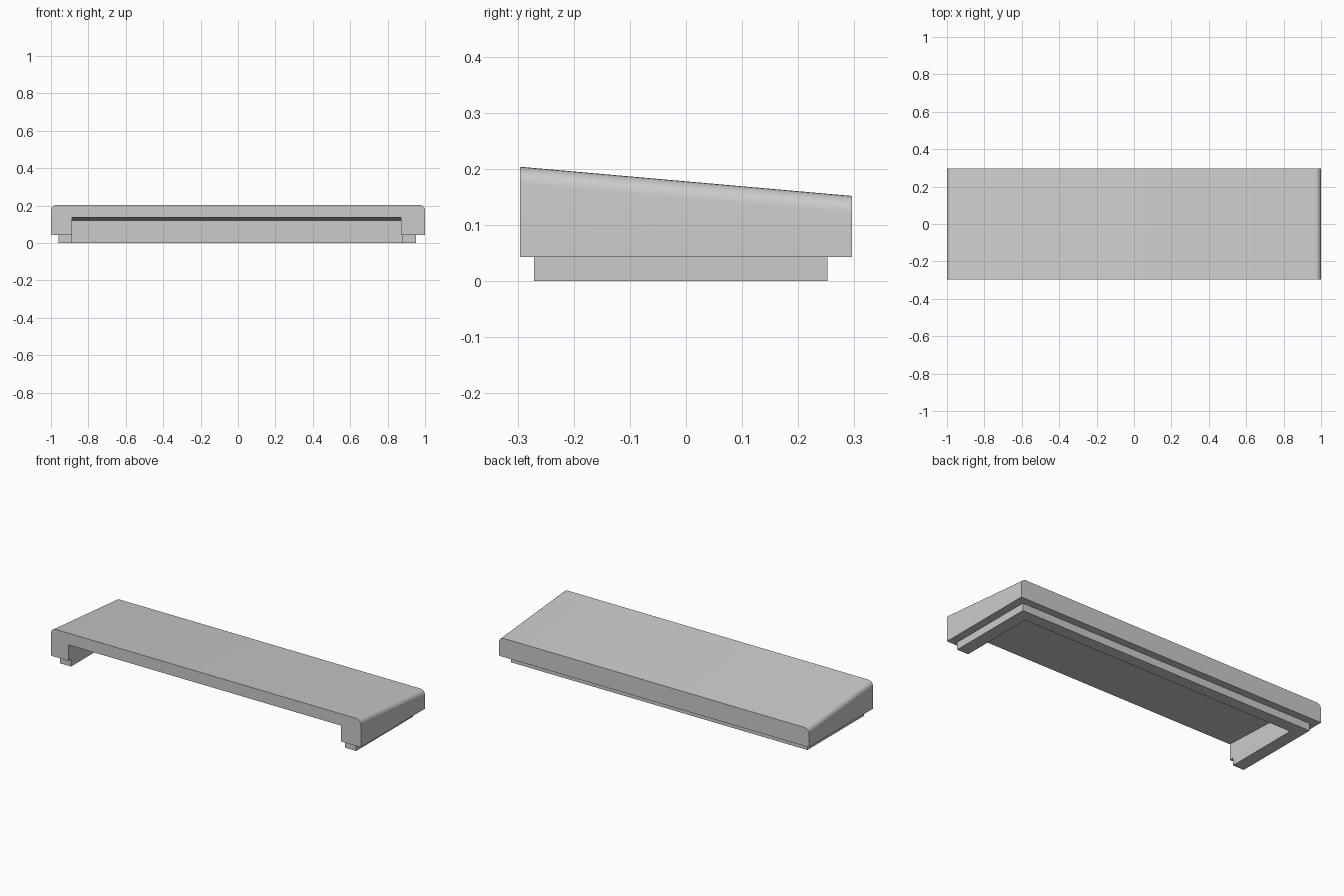
import bpy
import bmesh

if "Cube" in bpy.data.objects:
    bpy.data.objects.remove(bpy.data.objects["Cube"], do_unlink=True)

GREY = (0.6, 0.6, 0.6, 1.0)
grey = bpy.data.materials.new("light grey")
grey.use_nodes = True
grey.diffuse_color = GREY
grey.node_tree.nodes["Principled BSDF"].inputs["Base Color"].default_value = GREY


def finish(bm, name):
    """Turn a bmesh into a named grey object."""
    bmesh.ops.recalc_face_normals(bm, faces=bm.faces)
    mesh = bpy.data.meshes.new(name)
    bm.to_mesh(mesh)
    bm.free()
    mesh.materials.append(grey)
    obj = bpy.data.objects.new(name, mesh)
    bpy.context.collection.objects.link(obj)
    return obj


def prism(outline, offset):
    """Extrude a closed outline of points along an offset."""
    bm = bmesh.new()
    face = bm.faces.new([bm.verts.new(p) for p in outline])
    moved = bmesh.ops.extrude_face_region(bm, geom=[face])["geom"]
    bmesh.ops.translate(bm, vec=offset,
                        verts=[v for v in moved if isinstance(v, bmesh.types.BMVert)])
    return bm


def side_prism(profile, x0, x1):
    """Extrude a (y, z) side profile from x0 to x1."""
    return prism([(x0, y, z) for y, z in profile], (x1 - x0, 0, 0))


# Sloping cover with its two top end edges rounded
bm = side_prism([(-0.296, 0.043), (0.296, 0.043), (0.296, 0.152), (-0.296, 0.204)], -1, 1)
ends = [e for e in bm.edges
        if all(v.co.z > 0.1 for v in e.verts) and e.verts[0].co.x == e.verts[1].co.x]
bmesh.ops.bevel(bm, geom=ends, offset=0.03, segments=6, profile=0.5, affect='EDGES')
cover = finish(bm, "cover")

# Hollow below the cover, open to the front
hollow = finish(side_prism([(-0.4, -0.1), (0.183, -0.1), (0.183, 0.117), (-0.4, 0.14)],
                           -0.888, 0.872), "hollow_cutter")
hollow.hide_render = True
cut = cover.modifiers.new("hollow", 'BOOLEAN')
cut.operation = 'DIFFERENCE'
cut.solver = 'EXACT'
cut.object = hollow
bpy.ops.object.select_all(action='DESELECT')
bpy.context.view_layer.objects.active = cover
cover.select_set(True)
bpy.ops.object.modifier_apply(modifier=cut.name)
bpy.data.objects.remove(hollow, do_unlink=True)
bpy.ops.object.shade_smooth_by_angle(angle=0.6)

# Inset foot rail running around both ends and the back
front, back, inner_back = -0.271, 0.252, 0.183
left, right, inner_left, inner_right = 0.953, -0.96, 0.88, -0.888
plan = [(right, front), (inner_right, front), (inner_right, inner_back),
        (inner_left, inner_back), (inner_left, front), (left, front),
        (left, back), (right, back)]
finish(prism([(x, y, 0) for x, y in plan], (0, 0, 0.043)), "foot_rail")
